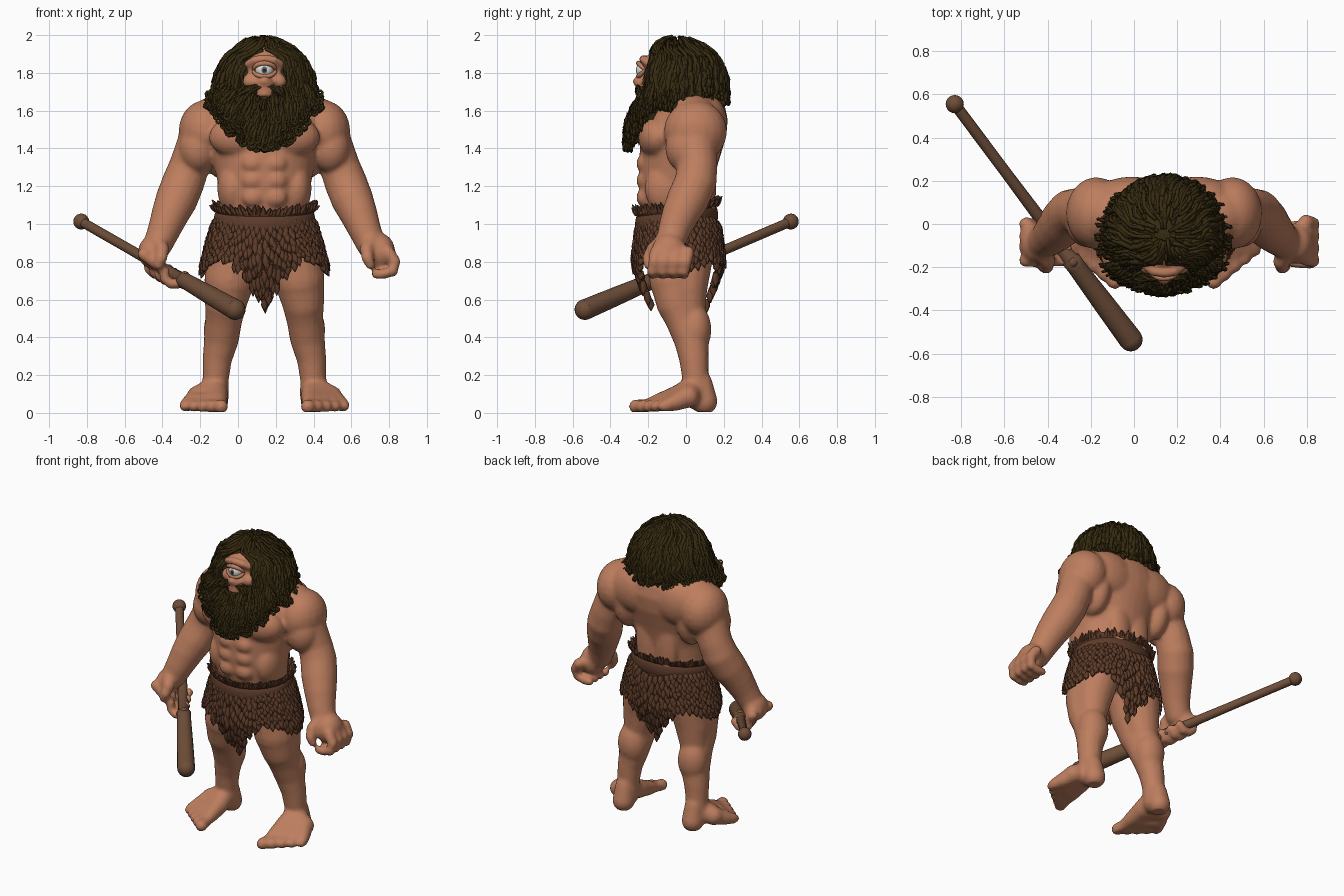
import bpy, bmesh, math, random
from math import sin, cos, pi, radians
from mathutils import Vector, Matrix

if "Cube" in bpy.data.objects:
    bpy.data.objects.remove(bpy.data.objects["Cube"])
random.seed(4)
CX = 0.14                                   # the figure stands right of the origin
R = random.uniform

def material(name, rgb):
    m = bpy.data.materials.new(name)
    m.diffuse_color = (*rgb, 1)
    m.use_nodes = True
    m.node_tree.nodes["Principled BSDF"].inputs["Base Color"].default_value = m.diffuse_color
    return m
SKIN = material("skin", (0.51, 0.208, 0.113))
HAIR = material("dark hair", (0.038, 0.024, 0.0055))
FUR = material("brown fur", (0.112, 0.045, 0.022))
BELT = material("belt leather", (0.112, 0.045, 0.024))
WOOD = material("club wood", (0.155, 0.075, 0.040))
WHITE = material("eye white", (0.75, 0.75, 0.72))
IRIS = material("iris", (0.12, 0.11, 0.10))
BLACK = material("pupil", (0.01, 0.01, 0.01))

def loft(bm, rings, closed=True, caps=True):
    vs = [[bm.verts.new(p) for p in r] for r in rings]
    n = len(vs[0])
    for a, b in zip(vs, vs[1:]):
        for i in range(n if closed else n - 1):
            j = (i + 1) % n
            bm.faces.new((a[i], a[j], b[j], b[i]))
    if caps:
        bm.faces.new(vs[0][::-1])
        bm.faces.new(vs[-1])

def tube(bm, pts, radii, n=5):
    pts = [Vector(p) for p in pts]
    rings = []
    for i, p in enumerate(pts):
        t = (pts[min(i + 1, len(pts) - 1)] - pts[max(i - 1, 0)]).normalized()
        u = t.cross(Vector((0.35, 0.9, 0.2))).normalized()
        v = t.cross(u)
        rings.append([p + (u * cos(2 * pi * k / n) + v * sin(2 * pi * k / n)) * radii[i] for k in range(n)])
    loft(bm, rings)

def ball(bm, c, r, seg=20):
    r = r if isinstance(r, tuple) else (r, r, r)
    bmesh.ops.create_uvsphere(bm, u_segments=seg, v_segments=seg // 2 + 2, radius=1,
                              matrix=Matrix.Translation(c) @ Matrix.Diagonal((*r, 1)))

def limb(bm, s, *pts):                      # rounded tapering limb through (x, y, z, radius)
    pts = [(s * x, y, z, r) for x, y, z, r in pts]
    tube(bm, [p[:3] for p in pts], [p[3] for p in pts], 16)
    for p in pts:
        ball(bm, p[:3], p[3], 16)

def finish(bm, name, mat, shift=CX, voxel=None, angle=70):
    bmesh.ops.recalc_face_normals(bm, faces=bm.faces)
    bmesh.ops.translate(bm, verts=bm.verts, vec=(shift, 0, 0))
    me = bpy.data.meshes.new(name)
    bm.to_mesh(me)
    bm.free()
    o = bpy.data.objects.new(name, me)
    bpy.context.collection.objects.link(o)
    me.materials.append(mat)
    bpy.ops.object.select_all(action='DESELECT')
    o.select_set(True)
    bpy.context.view_layer.objects.active = o
    if voxel:
        m = o.modifiers.new("merge", 'REMESH')
        m.mode, m.voxel_size = 'VOXEL', voxel
        m2 = o.modifiers.new("soften", 'SMOOTH')
        m2.factor, m2.iterations = 0.5, 11
        for k in ("merge", "soften"):
            bpy.ops.object.modifier_apply(modifier=k)
        for v in o.data.vertices:
            v.co.z = max(v.co.z, 0.006)
    bpy.ops.object.shade_smooth_by_angle(angle=radians(angle))
    return o

# ---- body: torso profile (z, half width, front y, back y)
bm = bmesh.new()
torso = [(.82, .22, -.16, .13), (1.0, .235, -.21, .13), (1.1, .238, -.235, .13), (1.2, .245, -.25, .14),
         (1.32, .268, -.25, .17), (1.45, .30, -.24, .21), (1.55, .315, -.20, .222), (1.63, .27, -.15, .205),
         (1.69, .17, -.13, .17), (1.76, .10, -.12, .10)]
loft(bm, [[(w * cos(a), (f + b) / 2 + (b - f) / 2 * sin(a), z) for a in [2 * pi * k / 32 for k in range(32)]]
          for z, w, f, b in torso])
for s in (1, -1):
    # muscles: chest, lats, shoulder blade, spine, shoulder, calf, obliques, biceps, trapezius
    for x, y, z, r in [(.125, -.15, 1.46, (.17, .105, .115)), (.235, .06, 1.42, (.09, .13, .18)),
                       (.15, .12, 1.53, (.18, .10, .15)), (.07, .11, 1.2, (.08, .05, .25)),
                       (.315, .05, 1.49, (.14, .168, .165)), (.225, .045, .44, (.098, .09, .14)),
                       (.17, -.10, 1.19, (.08, .12, .14)), (.35, .0, 1.40, (.105, .11, .13)),
                       (.22, .04, 1.60, (.15, .12, .085))]:
        ball(bm, (s * x, y, z), r)
    for i in range(3):                      # abdomen
        ball(bm, (s * .06, -.225, 1.14 + .09 * i), (.06, .038, .05))
    # arm and palm
    limb(bm, s, (.31, .05, 1.50, .135), (.36, .05, 1.40, .113), (.40, .06, 1.30, .108), (.43, .05, 1.22, .113),
         (.465, .01, 1.13, .112), (.50, -.03, 1.05, .10), (.535, -.065, .96, .086), (.565, -.085, .89, .078))
    if s > 0:
        ball(bm, (.615, -.09, .85), (.078, .095, .10))
    else:
        ball(bm, (-.60, -.09, .85), (.07, .092, .085))
    for i in range(4):                      # fingers; one hand closes round the club
        y = .0 - .056 * i
        if s > 0:
            limb(bm, s, (.655, y + .01, .85, .036), (.69, y, .80, .033), (.68, y - .01, .75, .03),
                 (.63, y - .01, .735, .028), (.59, y - .01, .735, .026))
        else:
            cx, cz = .56 + .5 * y, .78 + .3 * y
            limb(bm, s, (.64, y, .84, .034), *[(cx + .056 * cos(a), y, cz + .05 * sin(a), .028)
                 for a in (.4, -.4, -1.2, -2.0, -2.8)])
    limb(bm, s, (.57, -.12, .91, .045), (.54, -.175, .865, .038), (.545, -.20, .82, .033), (.56, -.20, .785, .027))
    # leg
    limb(bm, s, (.13, -.03, .95, .14), (.16, -.055, .82, .145), (.185, -.06, .70, .135), (.205, -.045, .58, .112),
         (.215, -.01, .49, .098), (.23, .03, .38, .092), (.25, .042, .28, .078), (.258, .05, .18, .070),
         (.262, .06, .09, .076))
    limb(bm, s, (.17, .01, .8, .13), (.195, .0, .66, .115), (.21, .01, .54, .092))
    limb(bm, s, (.26, .08, .16, .06), (.26, .098, .06, .07))
    for i in range(5):                      # foot rays and toes
        limb(bm, s, (.265, .03, .12, .07), (.25 + .026 * i, -.05 + .015 * i, .085, .06),
             (.243 + .036 * i, -.14 + .022 * i, .058, .048), (.235 + .046 * i, -.21 + .026 * i, .04, .034),
             (.23 + .048 * i, -.265 + .035 * i, .034, .039 - .003 * i))
    # cheek, brow ridge, nostril
    ball(bm, (s * .075, -.195, 1.755), (.045, .04, .04))
    limb(bm, s, (.0, -.226, 1.874, .024), (.05, -.22, 1.868, .024), (.09, -.19, 1.845, .022))
    ball(bm, (s * .026, -.245, 1.746), .023, 12)
# head, nose, lips
ball(bm, (0, -.08, 1.80), (.13, .152, .155))
limb(bm, 1, (0, -.225, 1.785, .024), (0, -.255, 1.755, .029))
ball(bm, (0, -.24, 1.709), (.055, .028, .014), 14)
ball(bm, (0, -.24, 1.684), (.05, .032, .015), 14)
finish(bm, "body", SKIN, voxel=.0108, angle=180)

# ---- single eye with lids
bm = bmesh.new()
ball(bm, (0, -.218, 1.815), .047, 40)
eye = finish(bm, "eye", WHITE, angle=180)
eye.data.materials.append(IRIS)
eye.data.materials.append(BLACK)
for p in eye.data.polygons:
    d = (p.center - Vector((CX, -.218, 1.815))).normalized().dot(Vector((0, -1, 0)))
    p.material_index = 2 if d > .975 else 1 if d > .925 else 0
bm = bmesh.new()
for h in (.036, -.034):
    a = [pi * k / 12 for k in range(13)]
    tube(bm, [(.06 * cos(t), -.218 - .033 * sin(t), 1.815 + h * sin(t)) for t in a],
         [.007 + .007 * sin(t) for t in a], 8)
finish(bm, "eyelids", SKIN, angle=180)

# ---- hair: locks run from the crown, part over the face and hang to the shoulders
def hair(phi, u, k=1.0):
    a = abs(phi)
    w = min(1, max(0, (u - .33) / .14))
    a = radians(a + (29 - a * 29 / 180) * w * w * (3 - 2 * w))
    th = min(u / .75, 1) * pi / 2
    ry = .185 if cos(a) > 0 else .245 + .02 * u
    return Vector((k * (.21 + .065 * u) * sin(th) * math.copysign(sin(a), phi),
                   -.05 - k * ry * sin(th) * cos(a), 1.74 + .25 * k * cos(th) - max(0, u - .75) * .38))

def strand(bm, path, r, curl):
    ph, am = R(0, 6), R(.004, .010)
    pts = [p + Vector((sin(ph + i * 1.5), cos(ph + i * 1.3), 0)) * am for i, p in enumerate(path)]
    end, c, d = pts[-1], R(.6, 1.15) * curl, Vector((random.choice((-1, 1)), R(-.5, .3), 0))
    for k in range(1, 8):                   # ringlet at the tip
        t = k * .85
        pts.append(end + Vector((0, 0, -c * sin(t))) + d * c * (1 - cos(t)))
    n = len(pts)
    tube(bm, pts, [r * (.55 + .45 * sin(pi * min(1, .15 + i / n))) if i < n - 1 else r * .3 for i in range(n)], 4)

bm = bmesh.new()
grid = [-179.9 + i * 359.8 / 73 for i in range(74)]
loft(bm, [[hair(f, .002 + .998 * j / 20, .95) for f in grid] for j in range(21)], closed=False, caps=False)
finish(bm, "hair_base", HAIR)
bm = bmesh.new()
for i in range(440):
    phi, u0, u1 = R(-180, 180), .02 + .6 * R(0, 1) ** .6, R(.88, 1.1)
    k = R(.95, 1.04)
    if abs(phi) > 110:
        u1 -= .08
    strand(bm, [hair(phi, u0 + (u1 - u0) * j / 10, k) for j in range(11)], R(.010, .015),
           .009 if abs(phi) > 130 else .017)
finish(bm, "hair_locks", HAIR, angle=180)

# ---- beard and moustache
def beard(s, v):
    a = Vector((.15 * s, -.235 + .1 * s * s, 1.655 + .135 * abs(s)))
    b = Vector((.255 * s, -.30 + .11 * s * s, 1.40 + .2 * s * s))
    return a.lerp(b, v) + Vector((.04 * s, -.03, 0)) * sin(pi * v)
bm = bmesh.new()
for back in (.012, .05):                    # front and back sheet of the beard mass
    loft(bm, [[beard(-1 + i / 12, j / 10 * .95) + Vector((0, back, 0)) for i in range(25)] for j in range(11)],
         closed=False, caps=False)
finish(bm, "beard_base", HAIR)
bm = bmesh.new()
for i in range(310):
    s, v0 = R(-1.05, 1.05), R(0, .6)
    v1, off = min(1, v0 + R(.35, .7)), Vector((0, R(-.018, .006), 0))
    strand(bm, [beard(s, v0 + (v1 - v0) * j / 6) + off for j in range(7)], R(.008, .012), .016)
for s in (1, -1):
    for i in range(14):
        a, b = Vector((s * R(.005, .05), -.25, R(1.724, 1.737))), Vector((s * R(.09, .13), R(-.25, -.22), R(1.64, 1.69)))
        strand(bm, [a.lerp(b, j / 5) + Vector((0, -.012, .012)) * sin(pi * j / 5) for j in range(6)], .008, .008)
finish(bm, "beard_locks", HAIR, angle=180)

# ---- fur skirt: hem drops to a point in front and behind
def hem(a):
    d = min(abs(a) % pi, pi - abs(a) % pi)  # angle from the front or back middle
    return .82 - .25 * max(0, 1 - d / .6) - .07 * max(0, (d - .9) / .67)

def skirt(a, u, k=1.0):
    z = 1.07 + (hem(a) - 1.07) * u
    t = min(1, (1.07 - z) / .28) ** .7
    k *= 1 - 1.75 * max(0, .80 - z) * abs(cos(a))
    return Vector((k * (.235 + .095 * t) * sin(a), -.04 - k * (.195 + .045 * t) * cos(a), z))
bm = bmesh.new()
ang = [-pi + 2 * pi * i / 96 for i in range(96)]
loft(bm, [[skirt(a, j / 12 * .96, .97) for a in ang] for j in range(13)], caps=False)
finish(bm, "skirt_base", FUR)
bm = bmesh.new()
for j in range(11):
    for i in range(50):
        a, u = -pi + 2 * pi * (i + .5 * (j % 2) + R(-.2, .2)) / 50, .14 + .80 * j / 10
        p, q = skirt(a, u, .975), skirt(a + R(-.03, .03), u + .13, 1.0)
        q.z -= R(0, .03)
        out = Vector((sin(a), -cos(a), 0))
        tube(bm, [p, p.lerp(q, .5) + out * .004, q + out * R(.006, .02)], [.014, .02, .002], 6)
finish(bm, "skirt_tufts", FUR, angle=60)

# ---- belt band and the ragged collar above it
def waist(a, k, z):
    return Vector((k * .25 * sin(a), -.05 - k * .205 * cos(a), z - .025 * cos(a)))
bm = bmesh.new()
prof = [(1.0, .97), (1.05, .985), (1.075, 1.015), (1.065, 1.04), (1.045, 1.06), (1.0, 1.07), (.96, 1.07)]
loft(bm, [[waist(a, k, z) for a in ang] for k, z in prof], caps=False)
finish(bm, "belt", BELT)
bm = bmesh.new()
loft(bm, [[waist(a, k, z) for a in ang] for k, z in [(.99, 1.05), (1.06, 1.075), (1.09, 1.095), (.98, 1.095)]], caps=False)
for i in range(90):
    a = 2 * pi * (i + R(-.3, .3)) / 90
    p, q = waist(a, 1.03, 1.075), waist(a + R(-.06, .06), R(1.08, 1.19), R(1.10, 1.128))
    tube(bm, [p, p.lerp(q, .5), q], [.014, .013, .002], 5)
finish(bm, "belt_fur_collar", FUR, angle=60)

# ---- wooden club with a knob and a stepped thick end
bm = bmesh.new()
A, B = Vector((-.83, .555, 1.013)), Vector((-.015, -.535, .547))
prof = [(0, .026), (.3, .026), (.5, .029), (.655, .034), (.662, .045), (.69, .043), (.85, .05), (1, .055)]
tube(bm, [A.lerp(B, t) for t, r in prof], [r for t, r in prof], 20)
ball(bm, A, .042)
ball(bm, B, .055)
ball(bm, A.lerp(B, .672) + Vector((0, 0, .025)), .026, 12)
finish(bm, "club", WOOD, shift=0, angle=50)
